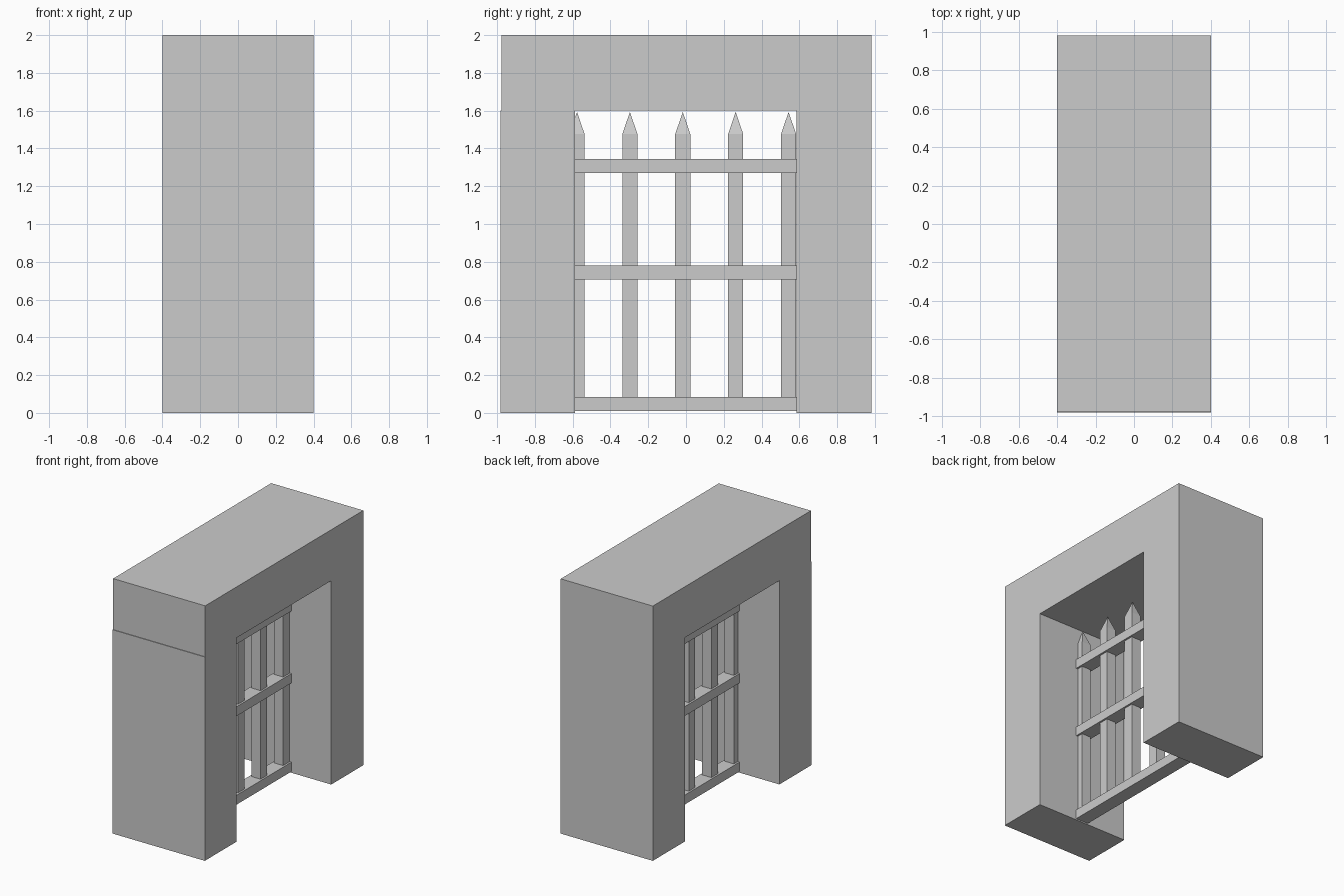
import bpy, bmesh

if "Cube" in bpy.data.objects:
    bpy.data.objects.remove(bpy.data.objects["Cube"])

def finish(name, bm):
    bmesh.ops.recalc_face_normals(bm, faces=bm.faces[:])
    me = bpy.data.meshes.new(name)
    bm.to_mesh(me)
    bm.free()
    ob = bpy.data.objects.new(name, me)
    bpy.context.collection.objects.link(ob)
    return ob

def extrude_x(name, profile, half):
    """Extrude a (y, z) outline symmetrically along x."""
    bm = bmesh.new()
    face = bm.faces.new([bm.verts.new((-half, y, z)) for y, z in profile])
    ext = bmesh.ops.extrude_face_region(bm, geom=[face])
    new = [v for v in ext["geom"] if isinstance(v, bmesh.types.BMVert)]
    bmesh.ops.translate(bm, verts=new, vec=(2 * half, 0, 0))
    return finish(name, bm)

# Stone gateway: two pillars and a lintel, with a tiny step at the front end
extrude_x("gateway", [
    (-0.983, 0), (-0.587, 0), (-0.587, 1.6), (0.585, 1.6), (0.585, 0), (0.983, 0),
    (0.983, 2), (-0.978, 2), (-0.978, 1.6), (-0.983, 1.6)], 0.4)

# Horizontal rails, seated slightly into the pillars
for i, z in enumerate((0.01, 0.705, 1.27)):
    extrude_x(f"gate_rail_{i + 1}", [
        (-0.595, z), (0.595, z), (0.595, z + 0.074), (-0.595, z + 0.074)], 0.055)

# Square upright bars with pyramid points
def gate_bar(name, y, r=0.04, z0=0.03, shoulder=1.476, tip=1.593):
    bm = bmesh.new()
    corners = [(-r, -r), (r, -r), (r, r), (-r, r)]
    low = [bm.verts.new((a, y + b, z0)) for a, b in corners]
    high = [bm.verts.new((a, y + b, shoulder)) for a, b in corners]
    apex = bm.verts.new((0, y, tip))
    bm.faces.new(low)
    for i in range(4):
        j = (i + 1) % 4
        bm.faces.new((low[i], low[j], high[j], high[i]))
        bm.faces.new((high[i], high[j], apex))
    return finish(name, bm)

for i in range(5):
    gate_bar(f"gate_bar_{i + 1}", -0.577 + 0.28 * i)
